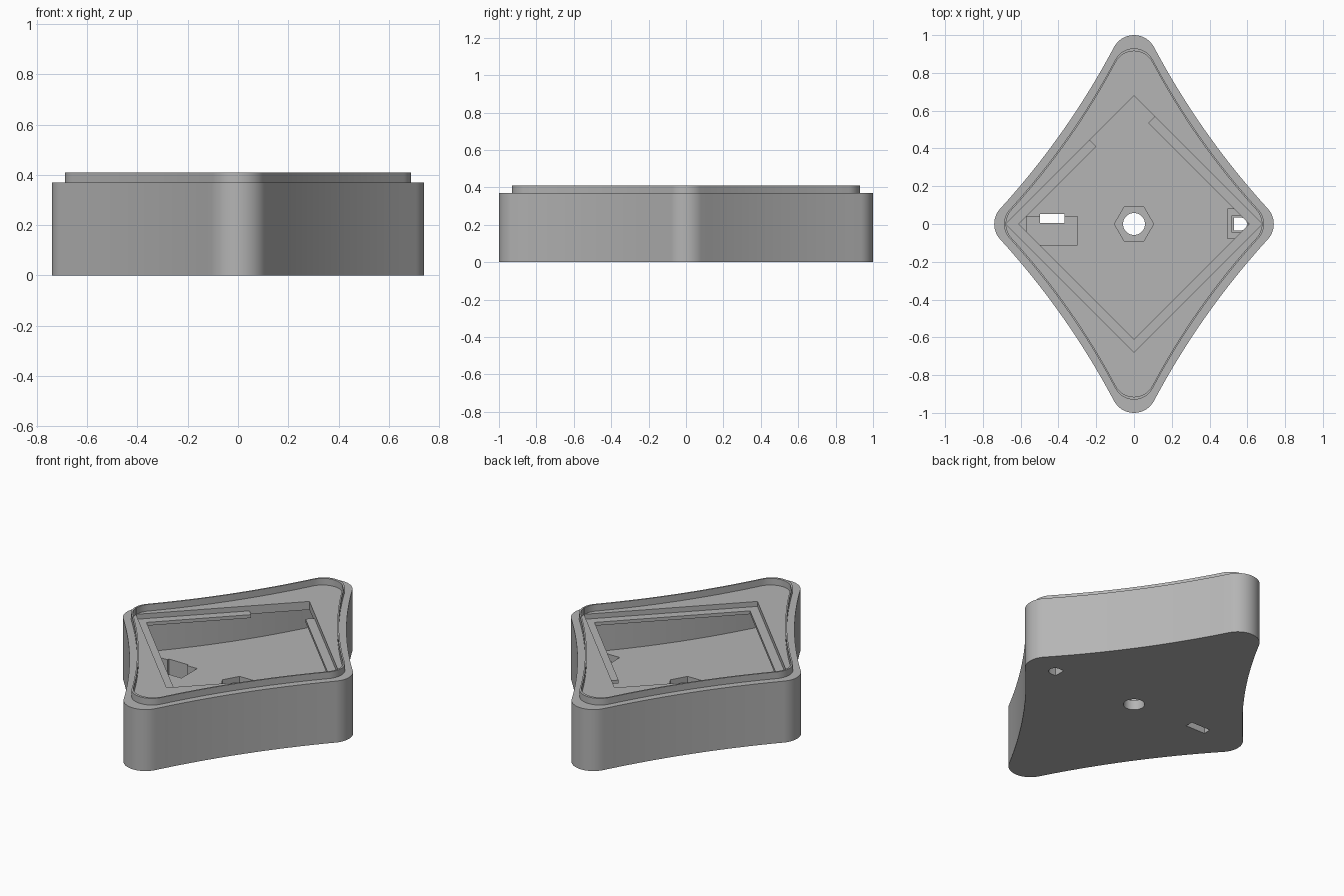
import bpy, bmesh
from math import sin, cos, tan, pi, radians, atan2, hypot
from mathutils import Vector

cube = bpy.data.objects.get("Cube")
if cube:
    bpy.data.objects.remove(cube, do_unlink=True)

grey = bpy.data.materials.new("plain grey")
grey.use_nodes = True
colour = (0.46, 0.46, 0.46, 1)
grey.diffuse_color = colour
grey.node_tree.nodes["Principled BSDF"].inputs["Base Color"].default_value = colour


def diamond():
    """Diamond with rounded tips and shallow concave sides."""
    r, a_top, a_side = 0.12, radians(28), radians(43)
    p1 = Vector((r * cos(a_top), 1 - r + r * sin(a_top)))
    p2 = Vector((0.74 - r + r * cos(a_side), r * sin(a_side)))
    chord = p2 - p1
    inward = Vector((chord.y, -chord.x)).normalized()
    quarter = [Vector((0.74 - r + r * cos(a_side * i / 8), r * sin(a_side * i / 8)))
               for i in range(8)]
    for i in range(17):
        t = i / 16
        quarter.append(p2.lerp(p1, t) + inward * 0.033 * 4 * t * (1 - t))
    for i in range(1, 9):
        a = a_top + (pi / 2 - a_top) * i / 8
        quarter.append(Vector((r * cos(a), 1 - r + r * sin(a))))
    # make sure the sides bow towards the middle
    mid = (p1 + p2) / 2
    if quarter[16].length > mid.length:
        for i in range(17):
            t = i / 16
            quarter[8 + i] -= inward * 0.066 * 4 * t * (1 - t)
    half = quarter + [Vector((-p.x, p.y)) for p in reversed(quarter[:-1])]
    return half + [Vector((p.x, -p.y)) for p in reversed(half[1:-1])]


def regular(n, radius):
    return [(radius * cos(2 * pi * i / n), radius * sin(2 * pi * i / n)) for i in range(n)]


def box(x0, x1, y0, y1):
    return [(x0, y0), (x1, y0), (x1, y1), (x0, y1)]


def loft(name, levels):
    """Closed solid through matching (outline, scale, height) levels."""
    bm = bmesh.new()
    rings = [[bm.verts.new((p[0] * s, p[1] * s, z)) for p in pts] for pts, s, z in levels]
    for lo, hi in zip(rings, rings[1:]):
        for i in range(len(lo)):
            j = (i + 1) % len(lo)
            bm.faces.new((lo[i], lo[j], hi[j], hi[i]))
    bm.faces.new(rings[0][::-1])
    bm.faces.new(rings[-1])
    bmesh.ops.recalc_face_normals(bm, faces=bm.faces)
    mesh = bpy.data.meshes.new(name)
    bm.to_mesh(mesh)
    bm.free()
    obj = bpy.data.objects.new(name, mesh)
    bpy.context.collection.objects.link(obj)
    mesh.materials.append(grey)
    return obj


# Shell with a thin raised lip round the top
outline = diamond()
shell = loft("case_shell", [(outline, 1, 0), (outline, 1, 0.37), (outline, 0.93, 0.37),
                            (outline, 0.93, 0.41), (outline, 0.915, 0.41),
                            (outline, 0.915, 0.37)])
bpy.context.view_layer.objects.active = shell
shell.select_set(True)


def cut(name, pts, z0, z1):
    tool = loft(name, [(pts, 1, z0), (pts, 1, z1)])
    tool.hide_render = True
    mod = shell.modifiers.new(name, 'BOOLEAN')
    mod.operation = 'DIFFERENCE'
    mod.solver = 'EXACT'
    mod.object = tool
    bpy.ops.object.modifier_apply(modifier=name)
    bpy.data.objects.remove(tool, do_unlink=True)


FLOOR, RECESS = 0.13, 0.06

# Hollow inside, following the outer shape
cut("cavity", [p * 0.9 for p in outline], FLOOR, 0.32)

# Square opening, leaving support ledges except round the back corner
cut("opening", [(-0.61, 0), (0, -0.61), (0.61, 0), (0.075, 0.535), (0.11, 0.57),
                (0, 0.68), (-0.235, 0.445), (-0.2, 0.41)], 0.25, 0.5)
cut("ledge_step", regular(4, 0.68), 0.34, 0.5)

# Central nut seat and bolt hole
cut("nut_seat", regular(6, 0.104), RECESS, 0.2)
cut("bolt_hole", regular(32, 0.058), -0.1, 0.2)

# Switch seat and slot
cut("switch_seat", box(-0.57, -0.30, -0.11, 0.04), RECESS, 0.2)
cut("switch_slot", box(-0.497, -0.368, 0.005, 0.052), -0.1, 0.2)

# Stepped socket seat with a D-shaped hole
cut("socket_seat", box(0.495, 0.61, -0.077, 0.08), 0.09, 0.2)
cut("socket_step", box(0.52, 0.605, -0.045, 0.045), 0.05, 0.2)
arc = [(0.563 + 0.035 * cos(a), 0.035 * sin(a))
       for a in (pi * (i / 12 - 0.5) for i in range(13))]
cut("socket_hole", arc + [(0.53, 0.035), (0.53, -0.035)], -0.1, 0.2)

bpy.ops.object.shade_smooth_by_angle(angle=radians(30))
